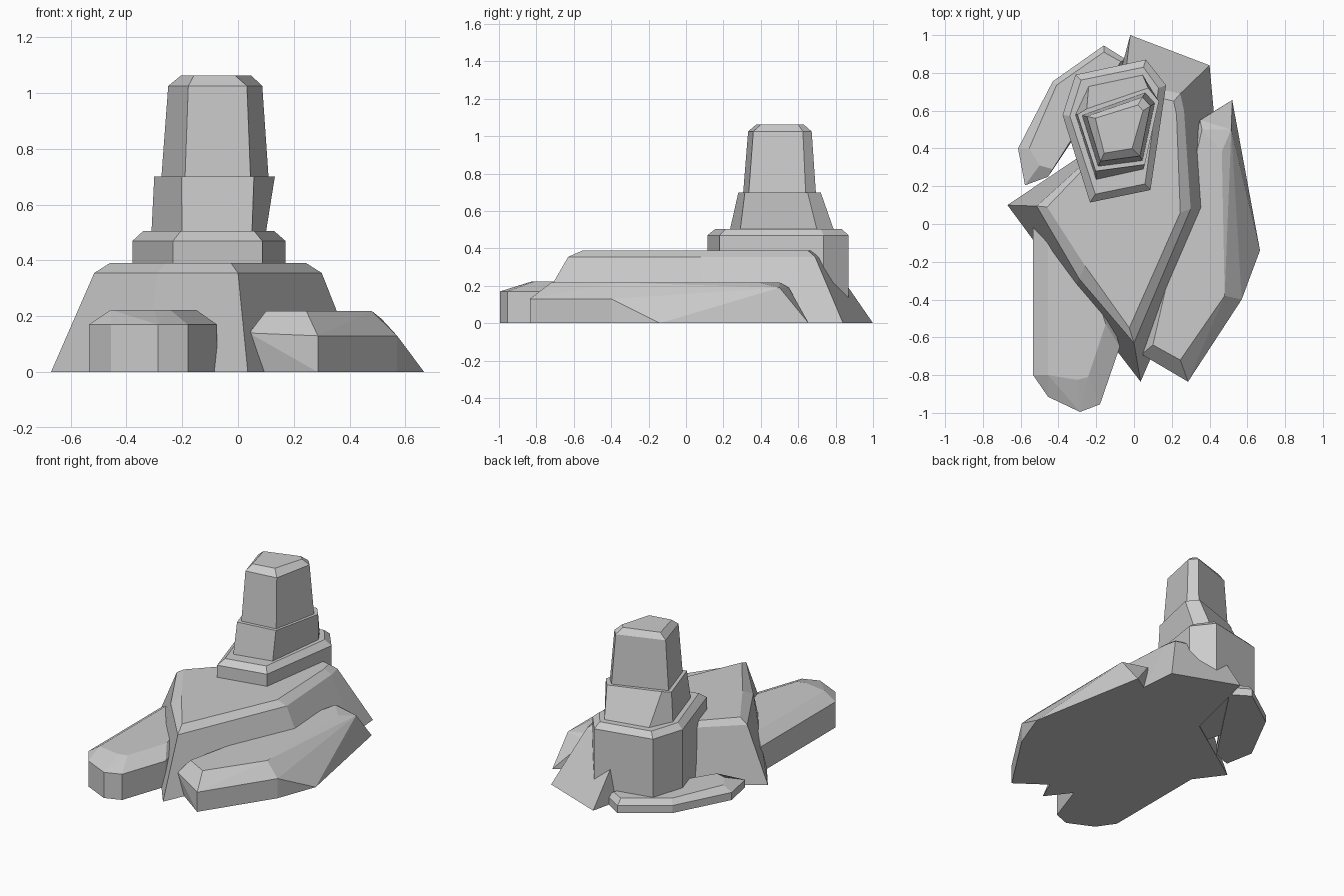
import bpy, bmesh


def finish(bm, name):
    bmesh.ops.recalc_face_normals(bm, faces=bm.faces)
    mesh = bpy.data.meshes.new(name)
    bm.to_mesh(mesh)
    bm.free()
    obj = bpy.data.objects.new(name, mesh)
    bpy.context.collection.objects.link(obj)
    return obj


def loft(name, *levels):
    """Stack outlines (z, [(x, y), ...]) into a closed faceted block."""
    bm = bmesh.new()
    rings = [[bm.verts.new((x, y, z)) for x, y in pts] for z, pts in levels]
    for a, b in zip(rings, rings[1:]):
        for i in range(len(a)):
            j = (i + 1) % len(a)
            bm.faces.new((a[i], a[j], b[j], b[i]))
    bm.faces.new(rings[0][::-1])
    bm.faces.new(rings[-1])
    return finish(bm, name)


def hull(name, *levels):
    """Wrap outlines at several heights in a convex chiselled slab."""
    bm = bmesh.new()
    for z, pts in levels:
        for x, y in pts:
            bm.verts.new((x, y, z))
    res = bmesh.ops.convex_hull(bm, input=bm.verts)
    spare = {e for e in res["geom_interior"] + res["geom_unused"]
             if isinstance(e, bmesh.types.BMVert)}
    bmesh.ops.delete(bm, geom=list(spare), context='VERTS')
    bmesh.ops.dissolve_limit(bm, angle_limit=0.03, verts=bm.verts, edges=bm.edges)
    return finish(bm, name)


# Sloped main rock with chamfered rim
loft("main_rock",
     (0, [(-.67, .10), (-.33, -.36), (.035, -.835), (.44, .10), (.42, .62),
          (.40, .84), (-.02, 1.0), (-.15, .45)]),
     (.355, [(-.515, .095), (-.29, -.29), (0, -.63), (.30, .08), (.265, .60),
             (.245, .69), (-.05, .755), (-.18, .40)]),
     (.39, [(-.46, .09), (-.26, -.22), (-.025, -.55), (.245, .06), (.225, .58),
            (.21, .65), (-.06, .72), (-.20, .36)]))

# Long ledge on the right
hull("right_ledge",
     (0, [(.07, -.68), (.286, -.835), (.57, -.40), (.667, -.14), (.52, .656),
          (.33, .54)]),
     (.14, [(.04, -.69)]),
     (.13, [(.286, -.835), (.57, -.40)]),
     (.19, [(.515, .50), (.35, .55)]),
     (.218, [(.10, -.64), (.245, -.72), (.48, -.38), (.465, .385), (.36, .50)]))

# Rounded lobe at front left
lobe = [(-.534, -.02), (-.534, -.80), (-.455, -.915), (-.286, -.995),
        (-.18, -.955), (-.075, -.65), (-.20, -.20)]
hull("front_lobe",
     (0, lobe), (.17, lobe),
     (.223, [(-.455, -.10), (-.455, -.80), (-.40, -.77), (-.30, -.825),
             (-.243, -.81), (-.15, -.53), (-.25, -.20)]))

# Thin slab at back left
slab = [(-.16, .945), (-.43, .755), (-.614, .40), (-.577, .205), (-.455, .25),
        (-.04, .87)]
loft("back_slab",
     (0, slab), (.05, slab),
     (.085, [(-.16, .91), (-.41, .735), (-.555, .40), (-.50, .31), (-.43, .29),
             (-.07, .86)]))

# Tower plinth
plinth = [(-.378, .577), (-.31, .79), (.063, .87), (.17, .735), (.087, .18),
          (-.233, .114)]
loft("tower_plinth",
     (0.01, plinth), (.47, plinth),
     (.505, [(-.34, .572), (-.28, .762), (.05, .83), (.13, .72), (.058, .212),
             (-.205, .158)]))

# Lower tower tier
loft("tower_lower",
     (.50, [(-.31, .58), (-.24, .73), (.045, .79), (.10, .70), (.05, .29), (-.20, .235)]),
     (.70, [(-.30, .58), (-.25, .61), (.075, .72), (.132, .65), (.057, .315), (-.203, .28)]))

# Upper tower tier with chamfered top
loft("tower_upper",
     (.69, [(-.275, .575), (.06, .695), (.11, .64), (.045, .335), (-.19, .305)]),
     (1.025, [(-.25, .57), (.045, .672), (.087, .625), (.032, .36), (-.178, .332)]),
     (1.062, [(-.205, .56), (.02, .63), (.048, .60), (-.01, .40), (-.158, .375)]))
